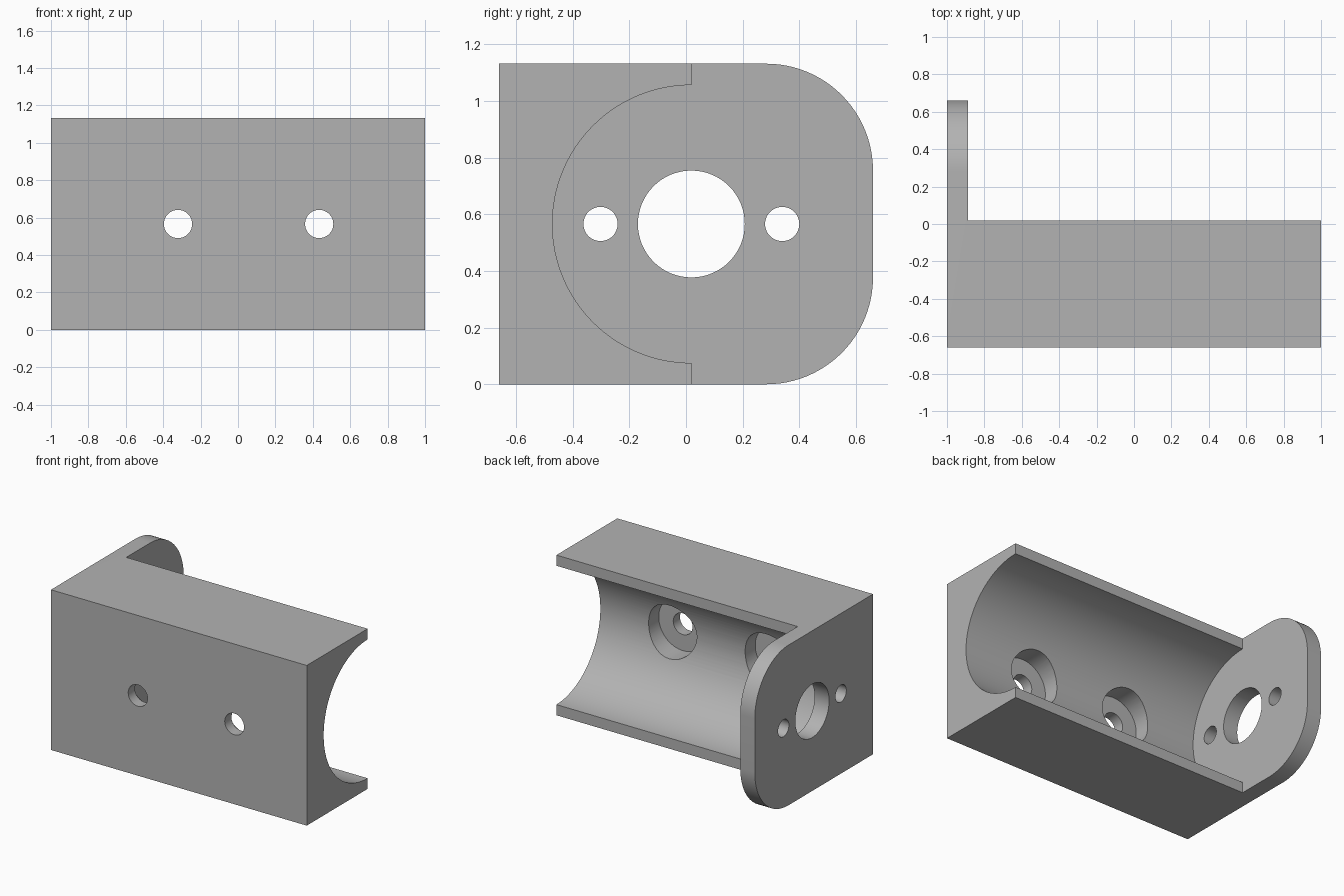
import bpy, bmesh, math
from mathutils import Matrix

if "Cube" in bpy.data.objects:
    bpy.data.objects.remove(bpy.data.objects["Cube"])

U = 2 / 53                      # one design unit
LENGTH, DEPTH, HEIGHT = 53 * U, 35 * U, 30 * U
PLATE_X = -LENGTH / 2 + 3 * U   # inner face of the end plate
AXIS_Y, AXIS_Z = 0.5 * U, HEIGHT / 2

grey = bpy.data.materials.new("mid grey")
grey.use_nodes = True
grey.diffuse_color = (0.45, 0.45, 0.45, 1)
grey.node_tree.nodes["Principled BSDF"].inputs["Base Color"].default_value = grey.diffuse_color


def add_object(name, bm):
    mesh = bpy.data.meshes.new(name)
    bmesh.ops.recalc_face_normals(bm, faces=bm.faces)
    bm.to_mesh(mesh)
    bm.free()
    mesh.materials.append(grey)
    obj = bpy.data.objects.new(name, mesh)
    bpy.context.collection.objects.link(obj)
    return obj


def cylinder(name, axis, start, end, radius, a, b, sides=64):
    """Cylinder along X at (y=a, z=b) or along Y at (x=a, z=b)."""
    mid = (start + end) / 2
    if axis == "X":
        place = Matrix.Translation((mid, a, b)) @ Matrix.Rotation(math.pi / 2, 4, "Y")
    else:
        place = Matrix.Translation((a, mid, b)) @ Matrix.Rotation(math.pi / 2, 4, "X")
    bm = bmesh.new()
    bmesh.ops.create_cone(bm, cap_ends=True, segments=sides, radius1=radius,
                          radius2=radius, depth=end - start, matrix=place)
    return add_object(name, bm)


def box(name, low, high):
    bm = bmesh.new()
    size = [h - l for l, h in zip(low, high)]
    centre = [(h + l) / 2 for l, h in zip(low, high)]
    bmesh.ops.create_cube(bm, size=1, matrix=Matrix.Translation(centre) @ Matrix.Diagonal((*size, 1)))
    return add_object(name, bm)


# Full-length body: end plate outline with two rounded back corners
R = 10 * U
outline = [(-DEPTH / 2, HEIGHT), (-DEPTH / 2, 0)]
for centre_z, first in ((R, -90), (HEIGHT - R, 0)):
    for i in range(25):
        t = math.radians(first + 90 * i / 24)
        outline.append((DEPTH / 2 - R + R * math.cos(t), centre_z + R * math.sin(t)))
bm = bmesh.new()
face = bm.faces.new([bm.verts.new((-LENGTH / 2, y, z)) for y, z in outline])
extruded = bmesh.ops.extrude_face_region(bm, geom=[face])["geom"]
bmesh.ops.translate(bm, vec=(LENGTH, 0, 0),
                    verts=[v for v in extruded if isinstance(v, bmesh.types.BMVert)])
bracket = add_object("motor_bracket", bm)

# Open back and half-round cradle
cutters = [
    box("back_cutter", (PLATE_X, AXIS_Y, -1), (2, 2, 2)),
    cylinder("cradle_cutter", "X", PLATE_X, 2, 13 * U, AXIS_Y, AXIS_Z, 128),
    cylinder("shaft_cutter", "X", -2, PLATE_X + U, 5 * U, AXIS_Y, AXIS_Z),
]
# Small holes either side of the shaft opening
for side in (-1, 1):
    cutters.append(cylinder("plate_hole_cutter", "X", -2, PLATE_X + U, 1.6 * U,
                            AXIS_Y + side * 8.5 * U, AXIS_Z, 48))
# Counterbored mounting holes through the front wall
for x in (-8.5 * U, 11.5 * U):
    cutters.append(cylinder("mount_hole_cutter", "Y", -1, 0, 2 * U, x, AXIS_Z, 48))
    cutters.append(cylinder("counterbore_cutter", "Y", -DEPTH / 2 + 2 * U, 0, 5 * U, x, AXIS_Z))

for cutter in cutters:
    cutter.hide_render = True
    mod = bracket.modifiers.new(cutter.name, "BOOLEAN")
    mod.operation, mod.solver, mod.object = "DIFFERENCE", "EXACT", cutter

# Bake the cuts and drop the helpers
bpy.context.view_layer.update()
baked = bpy.data.meshes.new_from_object(bracket.evaluated_get(bpy.context.evaluated_depsgraph_get()))
bracket.modifiers.clear()
bracket.data = baked
for cutter in cutters:
    bpy.data.objects.remove(cutter)

# Smooth curved walls, sharp edges
bpy.ops.object.select_all(action="DESELECT")
bracket.select_set(True)
bpy.context.view_layer.objects.active = bracket
bpy.ops.object.shade_smooth_by_angle(angle=math.radians(30))
